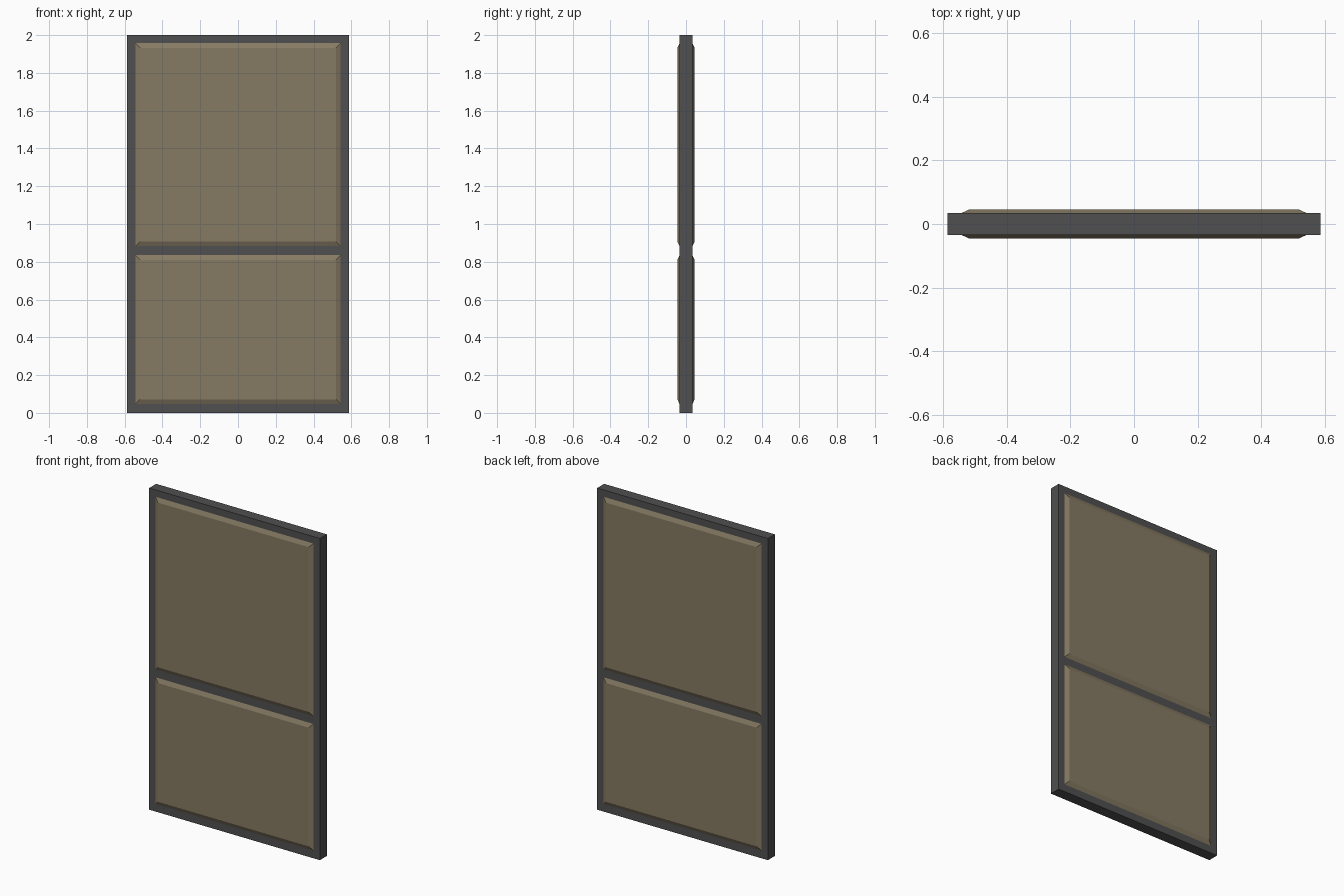
import bpy, bmesh

if "Cube" in bpy.data.objects:
    bpy.data.objects.remove(bpy.data.objects["Cube"])

W, H, D = 0.587, 2.0, 0.034          # half width, height, half depth of frame
PX, PD, BEVEL = 0.543, 0.046, 0.025  # panel half width, half depth, chamfer
OPENINGS = {"upper_panel": (0.883, 1.957), "lower_panel": (0.047, 0.835)}


def material(name, rgb):
    m = bpy.data.materials.new(name)
    m.diffuse_color = (*rgb, 1)
    m.use_nodes = True
    m.node_tree.nodes["Principled BSDF"].inputs["Base Color"].default_value = m.diffuse_color
    return m


def add_object(name, bm, mat):
    bmesh.ops.recalc_face_normals(bm, faces=bm.faces)
    mesh = bpy.data.meshes.new(name)
    bm.to_mesh(mesh)
    bm.free()
    mesh.materials.append(mat)
    ob = bpy.data.objects.new(name, mesh)
    bpy.context.collection.objects.link(ob)
    return ob


dark = material("dark_metal", (0.08, 0.08, 0.08))
tan = material("tan_panel", (0.24, 0.195, 0.125))

# Frame: a flat grid with two openings, thickened
xs = [-W, -PX, PX, W]
zs = [0, *OPENINGS["lower_panel"], *OPENINGS["upper_panel"], H]
bm = bmesh.new()
grid = [[bm.verts.new((x, 0, z)) for x in xs] for z in zs]
for j in range(len(zs) - 1):
    for i in range(len(xs) - 1):
        if not (i == 1 and j in (1, 3)):
            bm.faces.new((grid[j][i], grid[j][i + 1],
                          grid[j + 1][i + 1], grid[j + 1][i]))
frame = add_object("frame", bm, dark)
solid = frame.modifiers.new("thickness", "SOLIDIFY")
solid.thickness = 2 * D
solid.offset = 0

# Panels: chamfered slabs standing proud of both frame faces
for name, (z0, z1) in OPENINGS.items():
    bm = bmesh.new()
    rings = []
    for y, inset in ((-PD, BEVEL), (-D, 0), (D, 0), (PD, BEVEL)):
        x, a, b = PX - inset, z0 + inset, z1 - inset
        rings.append([bm.verts.new(p) for p in
                      ((-x, y, a), (x, y, a), (x, y, b), (-x, y, b))])
    for r, s in zip(rings, rings[1:]):
        for k in range(4):
            n = (k + 1) % 4
            bm.faces.new((r[k], r[n], s[n], s[k]))
    bm.faces.new(rings[0])
    bm.faces.new(rings[-1])
    add_object(name, bm, tan)
